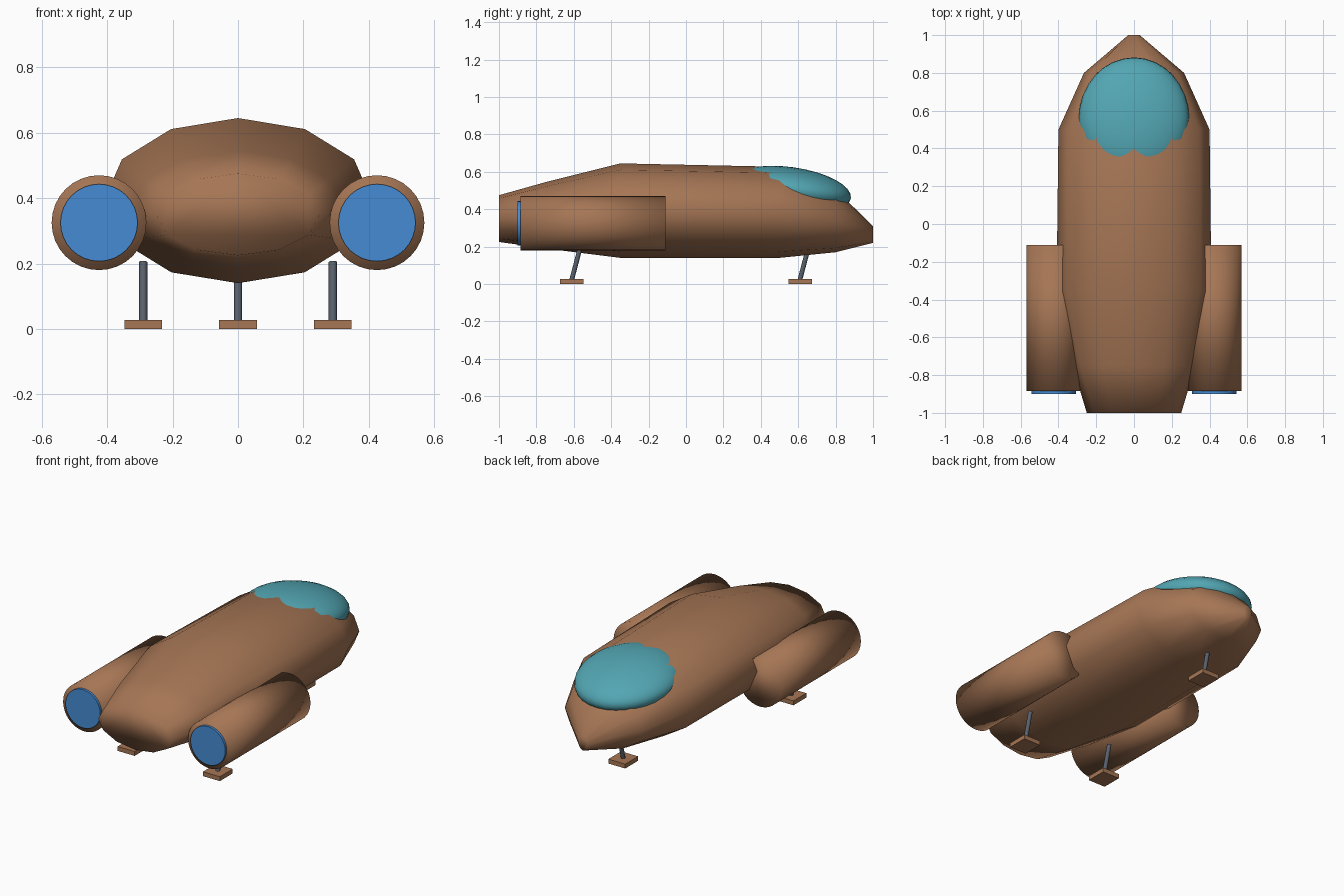
import bpy, bmesh, math
from mathutils import Vector

cube = bpy.data.objects.get("Cube")
if cube:
    bpy.data.objects.remove(cube, do_unlink=True)


def material(name, rgb):
    m = bpy.data.materials.new(name)
    m.use_nodes = True
    m.diffuse_color = (*rgb, 1)
    m.node_tree.nodes["Principled BSDF"].inputs["Base Color"].default_value = (*rgb, 1)
    return m


BROWN = material("brown_hull", (0.38, 0.18, 0.09))
TEAL = material("teal_glass", (0.085, 0.38, 0.45))
BLUE = material("blue_thrust", (0.06, 0.26, 0.65))
GREY = material("grey_metal", (0.10, 0.12, 0.15))


def finish(obj, name, mat, smooth=None):
    obj.name = obj.data.name = name
    obj.data.materials.append(mat)
    if smooth == "all":
        obj.data.shade_smooth()
    elif smooth == "angle":
        bpy.ops.object.shade_smooth_by_angle(angle=math.radians(40))
    return obj


def rod(name, start, end, radius, sides, mat, smooth):
    a, b = Vector(start), Vector(end)
    bpy.ops.mesh.primitive_cylinder_add(
        vertices=sides, radius=radius, depth=(b - a).length, location=(a + b) / 2,
        rotation=(b - a).to_track_quat('Z', 'Y').to_euler())
    return finish(bpy.context.object, name, mat, smooth)


# Hull: twelve-sided oval sections lofted from tail to nose
# (y, half width, bottom, top)
SECTIONS = [
    (-1.0, 0.25, 0.225, 0.475),
    (-0.75, 0.325, 0.19, 0.545),
    (-0.35, 0.41, 0.14, 0.645),
    (0.5, 0.40, 0.14, 0.627),
    (0.8, 0.265, 0.17, 0.505),
    (1.0, 0.03, 0.22, 0.31),
]
SIDES = 12
bm = bmesh.new()
rings = []
for y, rx, low, high in SECTIONS:
    ring = []
    for i in range(SIDES):
        a = math.tau * i / SIDES
        z = (low + high) / 2 + (high - low) / 2 * math.sin(a)
        ring.append(bm.verts.new((rx * math.cos(a), y, z)))
    rings.append(ring)
for r0, r1 in zip(rings, rings[1:]):
    for i in range(SIDES):
        j = (i + 1) % SIDES
        bm.faces.new((r0[i], r0[j], r1[j], r1[i]))
bm.faces.new(rings[0])
bm.faces.new(rings[-1])
bmesh.ops.recalc_face_normals(bm, faces=bm.faces[:])
mesh = bpy.data.meshes.new("hull")
bm.to_mesh(mesh)
bm.free()
hull = bpy.data.objects.new("hull", mesh)
bpy.context.collection.objects.link(hull)
finish(hull, "hull", BROWN, "all")

# Canopy: flattened dome tilted down toward the nose
bpy.ops.mesh.primitive_uv_sphere_add(
    segments=32, ring_count=16, radius=1, location=(0, 0.56, 0.504),
    rotation=(math.radians(-8), 0, 0))
bpy.context.object.scale = (0.292, 0.325, 0.121)
finish(bpy.context.object, "canopy", TEAL, "all")

# Engine pods with glowing exhaust discs
for side, s in (("left", 1), ("right", -1)):
    x, z = s * 0.425, 0.325
    rod(side + "_engine", (x, -0.885, z), (x, -0.11, z), 0.145, 32, BROWN, "all")
    rod(side + "_exhaust", (x, -0.9, z), (x, -0.87, z), 0.118, 32, BLUE, "angle")

# Landing gear: leaning struts on square pads
for name, x, y in (("left", 0.29, -0.61), ("right", -0.29, -0.61), ("nose", 0, 0.61)):
    rod(name + "_strut", (x, y - 0.003, 0.015), (x, y + 0.047, 0.205), 0.0125, 16, GREY, "angle")
    bpy.ops.mesh.primitive_cube_add(size=1, location=(x, y, 0.0135))
    pad = bpy.context.object
    pad.scale = (0.115, 0.125, 0.027)
    finish(pad, name + "_foot_pad", BROWN)
